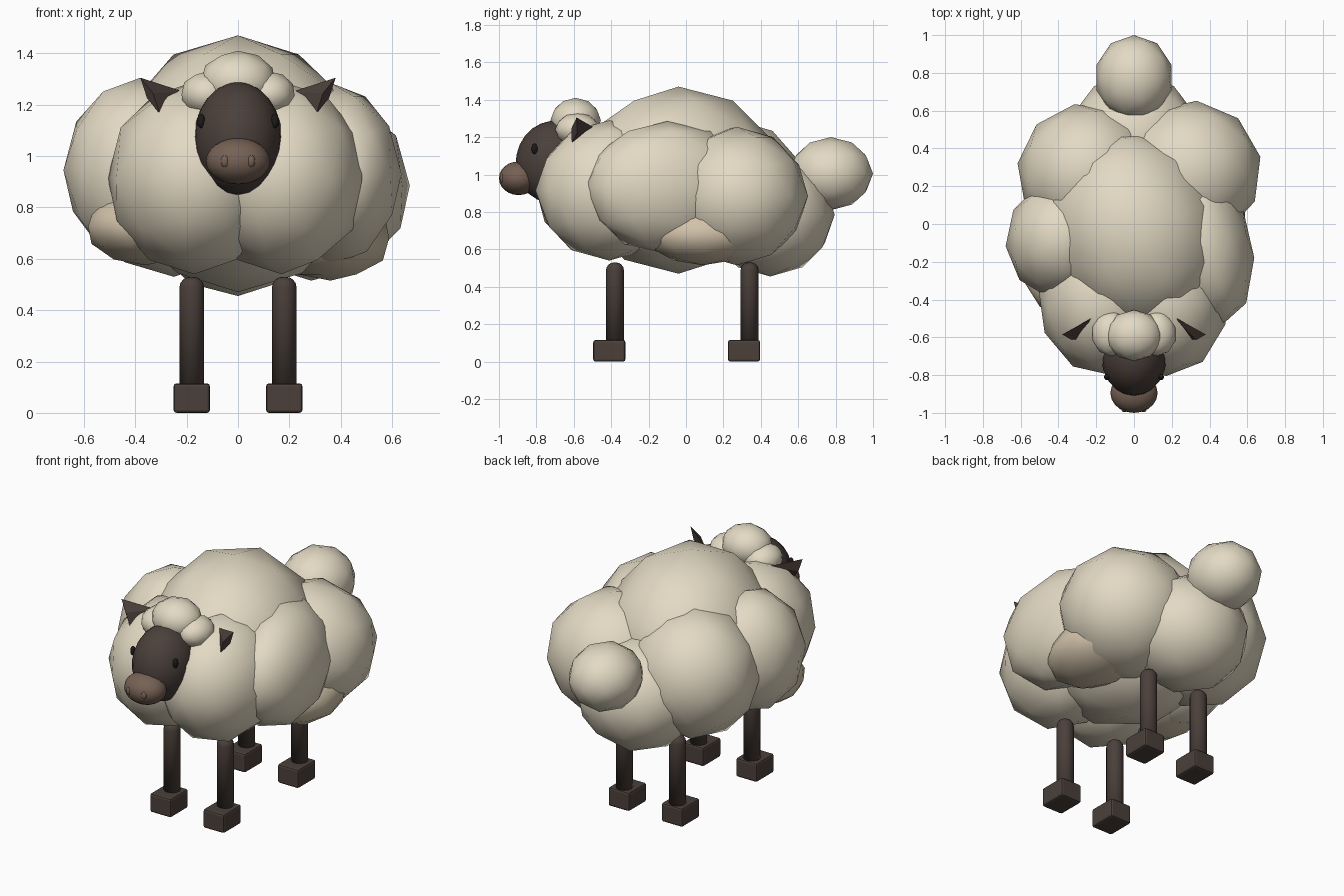
import bpy, bmesh, math
from mathutils import Vector, Matrix

if "Cube" in bpy.data.objects:
    bpy.data.objects.remove(bpy.data.objects["Cube"])


def material(name, rgb):
    m = bpy.data.materials.new(name)
    m.diffuse_color = (*rgb, 1)
    m.use_nodes = True
    m.node_tree.nodes["Principled BSDF"].inputs["Base Color"].default_value = m.diffuse_color
    return m


WOOL = material("wool_cream", (0.77, 0.70, 0.55))
TAN = material("wool_tan", (0.64, 0.54, 0.40))
DARK = material("face_brown", (0.070, 0.051, 0.043))
SNOUT = material("snout_brown", (0.18, 0.12, 0.09))
BLACK = material("eye_black", (0.012, 0.010, 0.010))


def finish(bm, name, mat, smooth=True):
    bmesh.ops.recalc_face_normals(bm, faces=bm.faces)
    me = bpy.data.meshes.new(name)
    bm.to_mesh(me)
    bm.free()
    me.materials.append(mat)
    for p in me.polygons:
        p.use_smooth = smooth
    ob = bpy.data.objects.new(name, me)
    bpy.context.collection.objects.link(ob)
    return ob


def puff(name, loc, radii, mat=WOOL, spin=0):
    bm = bmesh.new()
    bmesh.ops.create_icosphere(bm, subdivisions=2, radius=1)
    ob = finish(bm, name, mat)
    ob.location, ob.scale = loc, radii
    ob.rotation_euler.z = math.radians(spin)
    return ob


def ball(name, loc, radii, mat, tilt=0):
    bm = bmesh.new()
    bmesh.ops.create_uvsphere(bm, u_segments=20, v_segments=12, radius=1)
    ob = finish(bm, name, mat)
    ob.location, ob.scale = loc, radii
    ob.rotation_euler.x = math.radians(tilt)
    return ob


# Fleece: core and surrounding puffs
puff("fleece_core", (0, -0.04, 0.97), (0.48, 0.56, 0.50), spin=20)
for name, loc, radii, spin in [
    ("back", (0, 0.45, 0.785), (0.36, 0.345, 0.33), 0),
    ("back_left", (-0.25, 0.27, 0.91), (0.37, 0.37, 0.38), 10),
    ("left", (-0.38, -0.08, 0.945), (0.30, 0.32, 0.36), -12),
    ("front_left", (-0.17, -0.41, 0.915), (0.34, 0.395, 0.375), 8),
    ("front_right", (0.17, -0.41, 0.915), (0.33, 0.395, 0.375), 0),
    ("right", (0.36, -0.10, 0.93), (0.265, 0.45, 0.355), 13),
    ("back_right", (0.285, 0.27, 0.885), (0.395, 0.38, 0.37), 30),
]:
    puff("fleece_" + name, loc, radii, spin=spin)

# Tan lower puffs and tail
puff("belly_patch_right", (0.36, 0.09, 0.68), (0.24, 0.31, 0.165), TAN)
puff("belly_patch_left", (-0.36, -0.22, 0.725), (0.235, 0.27, 0.15), TAN)
puff("tail", (0, 0.775, 1.005), (0.208, 0.225, 0.195))

# Head
ball("face", (0, -0.71, 1.068), (0.172, 0.20, 0.22), DARK, -10)
ball("snout", (0, -0.895, 0.98), (0.125, 0.105, 0.09), SNOUT)
puff("forelock", (0, -0.59, 1.29), (0.15, 0.135, 0.12))

for side, s in (("left", -1), ("right", 1)):
    puff("forelock_" + side, (s * 0.12, -0.58, 1.24), (0.105, 0.12, 0.09))
    ball("eye_" + side, (s * 0.144, -0.81, 1.137), (0.015, 0.016, 0.028), BLACK)
    ball("nostril_" + side, (s * 0.05, -0.982, 0.98), (0.017, 0.014, 0.024), SNOUT)

    # Ear: flattened four-sided cone
    inner = Vector((s * 0.21, -0.49, 1.25))
    top, low = Vector((s * 0.38, -0.585, 1.305)), Vector((s * 0.305, -0.61, 1.165))
    mid = (top + low) / 2
    n = (top - low).cross(inner - mid).normalized() * 0.022
    bm = bmesh.new()
    tip = bm.verts.new(inner)
    base = [bm.verts.new(p) for p in (top, mid + n, low, mid - n)]
    bm.faces.new(base)
    for k in range(4):
        bm.faces.new((tip, base[k], base[(k + 1) % 4]))
    finish(bm, "ear_" + side, DARK, False)

    # Legs with domed tops, and bevelled hooves
    for end, y in (("front", -0.38), ("back", 0.34)):
        bm = bmesh.new()
        bmesh.ops.create_cone(bm, cap_ends=True, segments=16, radius1=0.048, radius2=0.048,
                              depth=0.43, matrix=Matrix.Translation((s * 0.18, y, 0.315)))
        rim = [e for e in bm.edges if all(v.co.z > 0.5 for v in e.verts)]
        bmesh.ops.bevel(bm, geom=rim, offset=0.042, segments=4, profile=0.5, affect='EDGES')
        finish(bm, f"{end}_{side}_leg", DARK)

        bm = bmesh.new()
        bmesh.ops.create_cube(bm, size=1)
        bmesh.ops.scale(bm, vec=(0.142, 0.172, 0.115), verts=bm.verts)
        bmesh.ops.translate(bm, vec=(s * 0.18, y - 0.03, 0.0575), verts=bm.verts)
        bmesh.ops.bevel(bm, geom=bm.edges[:], offset=0.012, segments=2, profile=0.5,
                        affect='EDGES')
        finish(bm, f"{end}_{side}_hoof", DARK, False)
